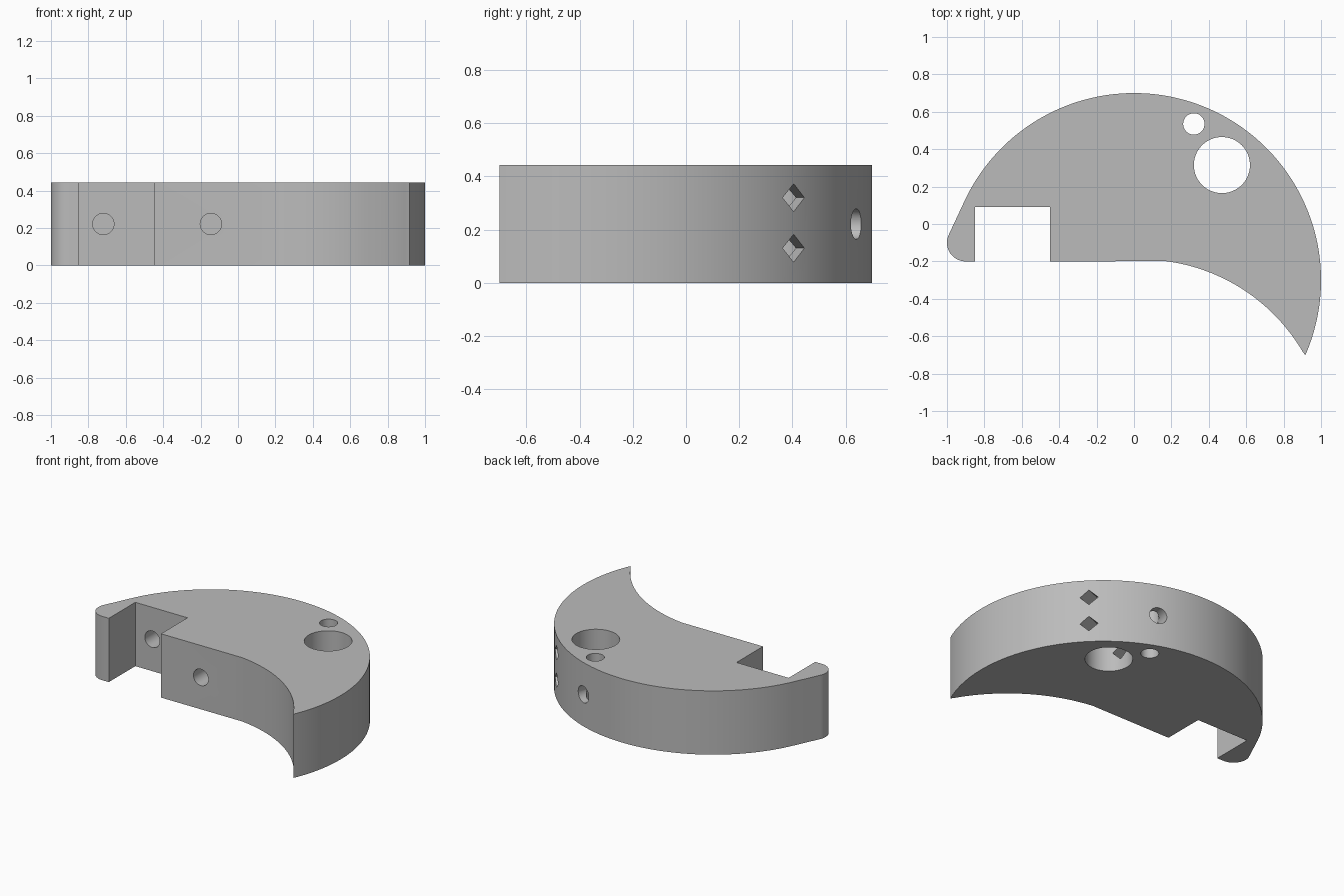
import bpy, bmesh
from math import sin, cos, atan2, radians, pi
from mathutils import Vector

if "Cube" in bpy.data.objects:
    bpy.data.objects.remove(bpy.data.objects["Cube"])

HEIGHT = 0.442
MID = HEIGHT / 2

grey = bpy.data.materials.new("plain grey")
grey.use_nodes = True
colour = (0.5, 0.5, 0.5, 1)
grey.diffuse_color = colour
grey.node_tree.nodes["Principled BSDF"].inputs["Base Color"].default_value = colour


def arc(cx, cy, r, start, end, steps):
    """Points along an arc, angles in radians."""
    return [(cx + r * cos(start + (end - start) * i / steps),
             cy + r * sin(start + (end - start) * i / steps)) for i in range(steps + 1)]


def link(name, bm):
    mesh = bpy.data.meshes.new(name)
    bmesh.ops.recalc_face_normals(bm, faces=bm.faces)
    bm.to_mesh(mesh)
    bm.free()
    obj = bpy.data.objects.new(name, mesh)
    bpy.context.collection.objects.link(obj)
    return obj


def prism(name, outline, height):
    bm = bmesh.new()
    face = bm.faces.new([bm.verts.new((x, y, 0)) for x, y in outline])
    up = bmesh.ops.extrude_face_region(bm, geom=[face])["geom"]
    bmesh.ops.translate(bm, vec=(0, 0, height),
                        verts=[v for v in up if isinstance(v, bmesh.types.BMVert)])
    return link(name, bm)


def drill(body, start, end, radius, sides=48):
    """Cut a straight bore between two points."""
    start, end = Vector(start), Vector(end)
    axis = end - start
    bm = bmesh.new()
    bmesh.ops.create_cone(bm, cap_ends=True, segments=sides, radius1=radius,
                          radius2=radius, depth=axis.length)
    cutter = link("bore_cutter", bm)
    cutter.hide_render = True
    cutter.rotation_mode = "QUATERNION"
    cutter.rotation_quaternion = axis.to_track_quat("Z", "Y")
    cutter.location = (start + end) / 2
    mod = body.modifiers.new("bore", "BOOLEAN")
    mod.operation = "DIFFERENCE"
    mod.solver = "EXACT"
    mod.object = cutter
    bpy.context.view_layer.update()
    bpy.ops.object.modifier_apply(modifier=mod.name)
    bpy.data.objects.remove(cutter)


# Crescent body: outer arc, rounded hook, square notch, concave lower arc
tip = (0.912, -0.70)
outline = arc(0, -0.3, 1, atan2(-0.4, 0.912), atan2(0.415, -0.91), 120)
outline += arc(-0.9, -0.1, 0.1, radians(154), radians(270), 20)
outline += [(-0.85, -0.2), (-0.85, 0.09), (-0.45, 0.09), (-0.45, -0.2)]
outline += arc(0.04, -1.19, 1, atan2(0.99, 0.13), atan2(tip[1] + 1.19, tip[0] - 0.04), 48)[:-1]
body = prism("crescent_body", outline, HEIGHT)
body.data.materials.append(grey)
bpy.context.view_layer.objects.active = body
body.select_set(True)

# Vertical through bores
big, small = (0.47, 0.315), (0.32, 0.535)
drill(body, (*big, -0.1), (*big, HEIGHT + 0.1), 0.15, 64)
drill(body, (*small, -0.1), (*small, HEIGHT + 0.1), 0.057)

# Blind bores in the front and in the notch wall
drill(body, (-0.145, -0.3, MID), (-0.145, 0.15, MID), 0.057)
drill(body, (-0.72, 0.0, MID), (-0.72, 0.28, MID), 0.057)

# Side bore reaching the small vertical bore
drill(body, (0.36, 0.74, MID), (0.315, 0.61 - 0.075, MID), 0.057)

# Two diamond slots crossing the large bore
for z in (0.13, 0.32):
    aim = Vector((0.239, 0.09, 0)).normalized()
    centre = Vector((*big, z))
    drill(body, centre + aim * 0.45, centre - aim * 0.25, 0.0525, 4)

bpy.ops.object.shade_smooth_by_angle(angle=radians(25))
